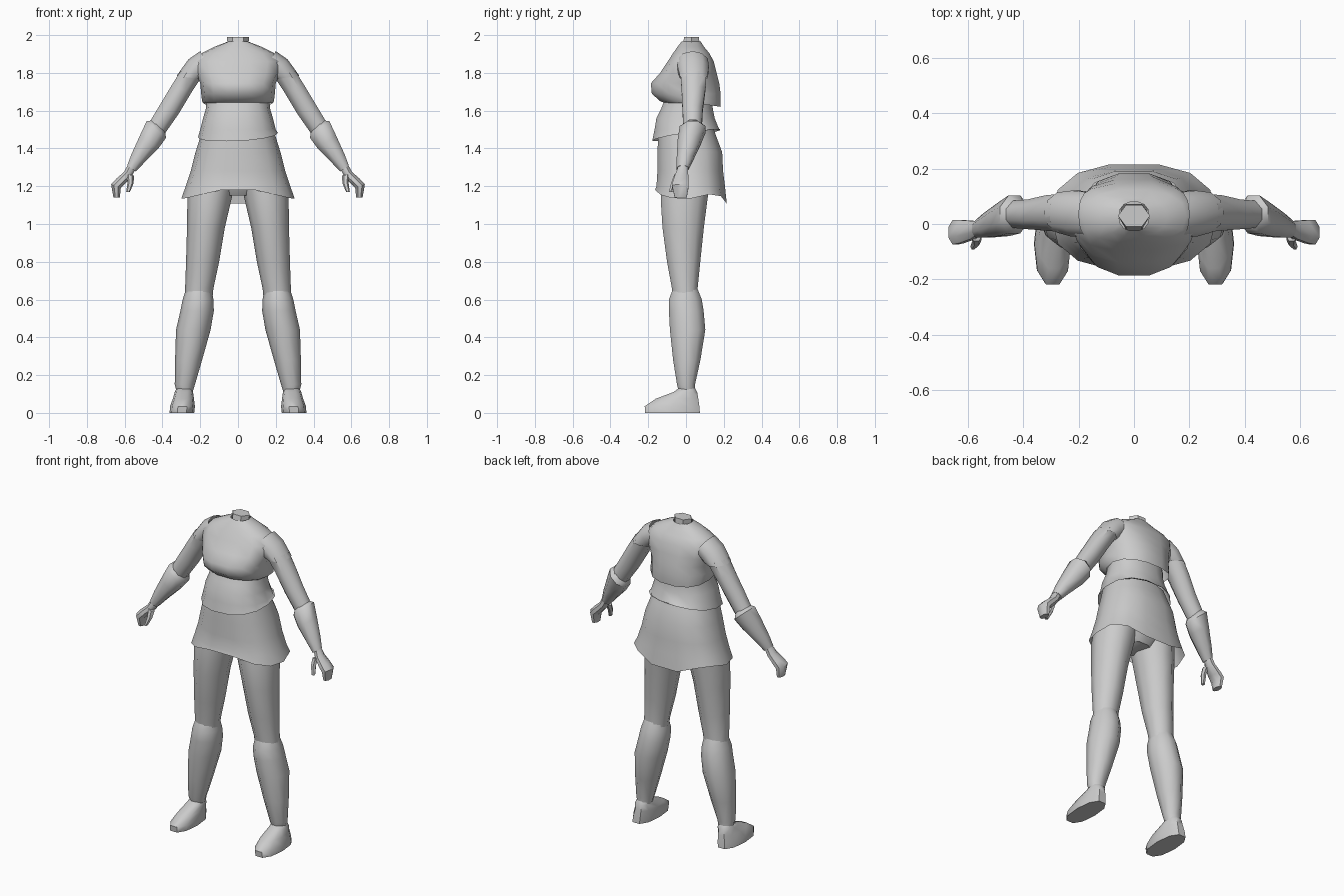
import bpy, bmesh, math

skin = bpy.data.materials.new("plain grey")
skin.diffuse_color = (0.6, 0.6, 0.6, 1)


def loft(name, rings, sides=10, caps=(False, False), side=1, power=1.0, hem=None):
    """Skin over rings (xa, za, xb, zb, y_front, y_back); power < 1 gives boxier rings."""
    bm = bmesh.new()
    rows = []
    for i, (xa, za, xb, zb, yf, yb) in enumerate(rings):
        row = []
        for k in range(sides):
            a = 2 * math.pi * (k + 0.5 * (sides == 8)) / sides
            c, s = math.cos(a), math.sin(a)
            c = math.copysign(abs(c) ** power, c)
            s = math.copysign(abs(s) ** power, s)
            if sides == 8:
                c, s = c * 1.06, s * 1.06
            z = (za + zb) / 2 + (zb - za) / 2 * c
            if hem and i == len(rings) - 1:
                z = hem(a)
            row.append(bm.verts.new((side * ((xa + xb) / 2 + (xb - xa) / 2 * c),
                                     (yf + yb) / 2 + (yb - yf) / 2 * s, z)))
        rows.append(row)
    for r0, r1 in zip(rows, rows[1:]):
        for k in range(sides):
            n = (k + 1) % sides
            bm.faces.new((r0[k], r0[n], r1[n], r1[k]))
    for flag, row in zip(caps, (rows[0], rows[-1])):
        if flag:
            bm.faces.new(row)
    bmesh.ops.recalc_face_normals(bm, faces=bm.faces)
    me = bpy.data.meshes.new(name)
    bm.to_mesh(me)
    bm.free()
    me.materials.append(skin)
    ob = bpy.data.objects.new(name, me)
    bpy.context.collection.objects.link(ob)
    bpy.ops.object.select_all(action='DESELECT')
    bpy.context.view_layer.objects.active = ob
    ob.select_set(True)
    bpy.ops.object.shade_smooth_by_angle(angle=math.radians(50))
    return ob


def level(z, hw, yf, yb):
    return (-hw, z, hw, z, yf, yb)


# neck stump
loft("neck", [(-.058, 1.99, .058, 1.99, -.015, .075),
              (-.055, 1.93, .055, 1.93, -.03, .08)], 6, (True, False))

# shirt with bust and loose hem
loft("shirt", [level(1.965, .055, -.025, .08), level(1.94, .12, -.045, .095),
               level(1.905, .19, -.07, .125), level(1.86, .235, -.10, .15),
               level(1.80, .225, -.14, .165), level(1.745, .20, -.19, .18),
               level(1.69, .195, -.185, .187), level(1.65, .19, -.14, .187),
               level(1.63, .185, -.115, .185)], 14, power=.85,
     hem=lambda a: 1.64 - .02 * max(0, math.sin(a)))

# waist layer, flaring over the skirt
loft("waist", [level(1.67, .165, -.11, .14), level(1.61, .17, -.135, .145),
               level(1.56, .185, -.16, .155), level(1.50, .20, -.17, .18),
               level(1.46, .212, -.182, .185)], 14, power=.85,
     hem=lambda a: 1.47 + .03 * math.sin(a) + .012 * math.cos(a))


# skirt with an uneven hem
def skirt_hem(a):
    c, s = math.cos(a), math.sin(a)
    if s < 0:
        return 1.135 + .05 * s ** 4
    return 1.135 + .06 * s * abs(c) - .045 * s ** 4


loft("skirt", [level(1.53, .18, -.145, .14), level(1.46, .20, -.15, .165),
               level(1.38, .225, -.155, .195), level(1.28, .25, -.155, .20),
               level(1.20, .277, -.16, .21), level(1.14, .30, -.168, .22)],
     14, power=.82, hem=skirt_hem)

# pelvis joining the thighs
loft("pelvis", [level(1.36, .20, -.13, .16), level(1.24, .21, -.13, .15),
                level(1.15, .10, -.07, .09)], 10, (False, True))

for side, tag in ((-1, "right"), (1, "left")):
    # sleeve: outer outline point, inner outline point, depth
    loft(tag + "_sleeve", [(.20, 1.915, .13, 1.80, -.05, .12),
                           (.262, 1.872, .16, 1.775, -.05, .125),
                           (.325, 1.785, .19, 1.765, -.035, .118)], 10, side=side)
    # upper arm
    loft(tag + "_upper_arm", [(.305, 1.81, .19, 1.78, -.03, .11),
                              (.355, 1.73, .243, 1.70, -.025, .105),
                              (.415, 1.63, .315, 1.58, -.02, .09),
                              (.463, 1.55, .385, 1.48, -.015, .085)], 8, side=side)
    # forearm cuff
    loft(tag + "_forearm", [(.445, 1.55, .385, 1.49, -.01, .085),
                            (.485, 1.545, .38, 1.455, -.035, .105),
                            (.52, 1.47, .42, 1.40, -.045, .08),
                            (.565, 1.37, .495, 1.325, -.05, .04),
                            (.587, 1.31, .54, 1.277, -.05, .015)],
         8, (True, True), side)
    # hand, curled fingers and thumb
    loft(tag + "_palm", [(.58, 1.32, .545, 1.285, -.04, .01),
                         (.605, 1.275, .56, 1.255, -.055, .012),
                         (.645, 1.24, .60, 1.21, -.07, .015),
                         (.672, 1.21, .62, 1.19, -.075, .015),
                         (.66, 1.14, .625, 1.14, -.06, .005)],
         8, (True, True), side)
    loft(tag + "_thumb", [(.59, 1.265, .55, 1.255, -.065, -.02),
                          (.585, 1.22, .553, 1.215, -.08, -.045),
                          (.592, 1.17, .572, 1.17, -.093, -.07)],
         6, (True, True), side)
    # thigh
    loft(tag + "_thigh", [(.01, 1.24, .255, 1.24, -.13, .135),
                          (.035, 1.13, .268, 1.13, -.14, .12),
                          (.07, .98, .27, .98, -.13, .10),
                          (.10, .80, .275, .80, -.105, .08),
                          (.13, .66, .28, .66, -.078, .065),
                          (.14, .56, .285, .56, -.07, .07)], 10, side=side)
    # lower leg
    loft(tag + "_shin", [(.14, .655, .275, .655, -.073, .065),
                         (.13, .60, .293, .60, -.095, .088),
                         (.128, .54, .305, .54, -.095, .098),
                         (.145, .44, .328, .44, -.09, .107),
                         (.19, .28, .333, .28, -.072, .08),
                         (.228, .15, .335, .15, -.05, .05),
                         (.24, .11, .325, .11, -.04, .05)],
         10, (True, False), side)
    # foot
    loft(tag + "_foot", [(.245, .13, .325, .13, -.04, .05),
                         (.238, .11, .335, .11, -.07, .062),
                         (.233, .075, .345, .075, -.165, .07),
                         (.228, .035, .36, .035, -.225, .077),
                         (.232, .0, .362, .0, -.222, .08)],
         10, (True, True), side, .85)
